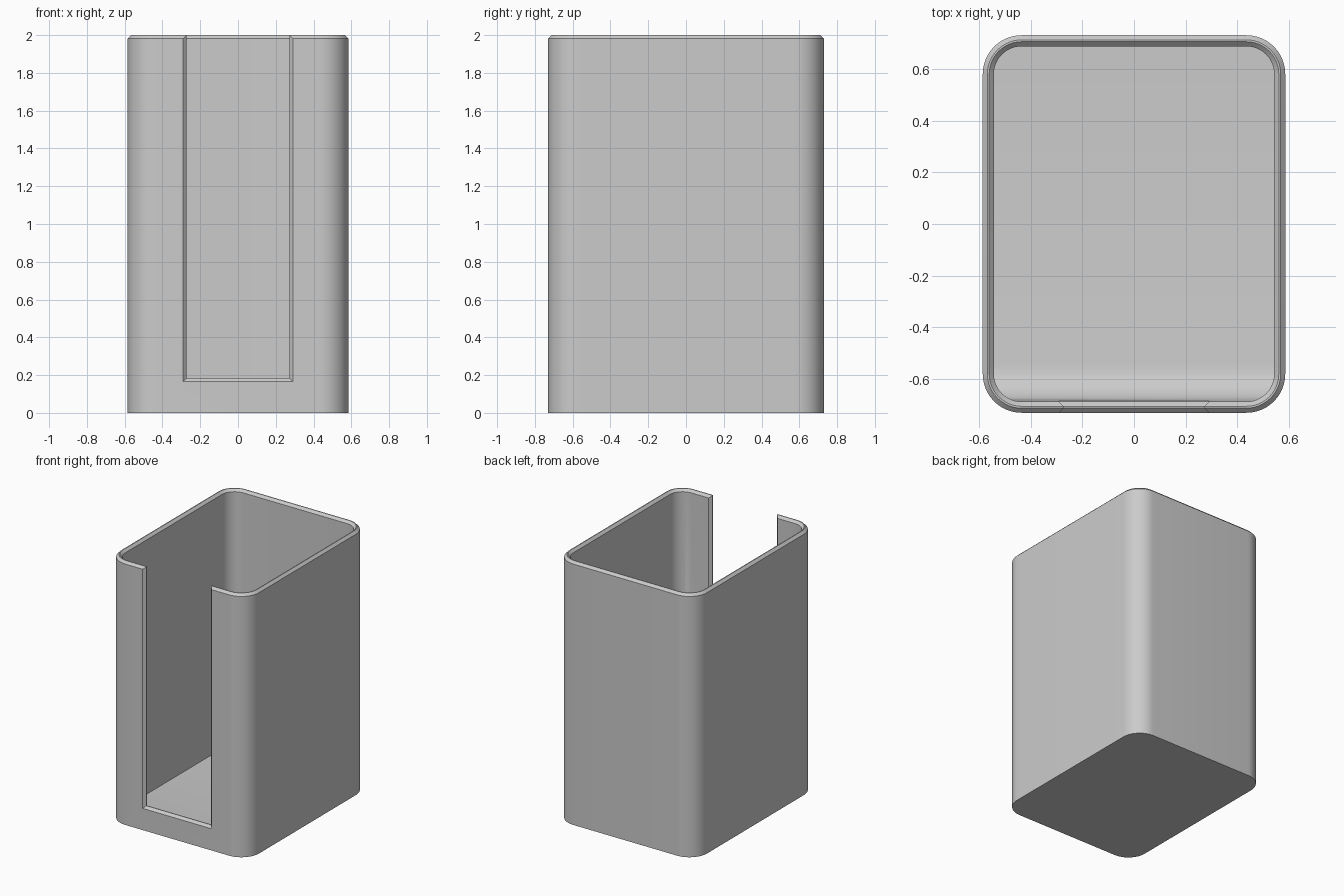
import bpy, bmesh, math

if "Cube" in bpy.data.objects:
    bpy.data.objects.remove(bpy.data.objects["Cube"])

HX, HY, H = 0.585, 0.73, 2.0      # outer half sizes and height
R, T, C = 0.15, 0.043, 0.018      # corner radius, wall, rim chamfer
FLOOR, FR = 0.05, 0.145           # floor height, front floor fillet radius
Y0 = -HY + T + FR                 # where the floor fillet begins
SEG = 12


def half_loop(inset):
    """Right half of a rounded rectangle, front to back."""
    hx, hy, r = HX - inset, HY - inset, R - inset
    cx, cy = hx - r, hy - r
    arc = [(math.cos(a), math.sin(a)) for a in
           (math.pi / 2 * i / SEG for i in range(SEG + 1))]
    front = [(cx + r * s, -cy - r * c) for c, s in arc]
    back = [(cx + r * c, cy + r * s) for c, s in arc]
    return front + [(hx, Y0)] + back


def floor_z(y):
    d = min(max(Y0 - y, 0), FR)
    return FLOOR + FR - math.sqrt(max(FR * FR - d * d, 0))


def ring(bm, inset, zf):
    half = half_loop(inset)
    pts = half + [(-x, y) for x, y in reversed(half)]
    return [bm.verts.new((x, y, zf(y))) for x, y in pts]


def finish(bm, name):
    bmesh.ops.recalc_face_normals(bm, faces=bm.faces)
    me = bpy.data.meshes.new(name)
    bm.to_mesh(me)
    bm.free()
    ob = bpy.data.objects.new(name, me)
    bpy.context.collection.objects.link(ob)
    return ob


# Holder: rings from the outer base, over the chamfered rim, down to the floor
bm = bmesh.new()
rings = [ring(bm, i, f) for i, f in (
    (0, lambda y: 0), (0, lambda y: H - C), (C, lambda y: H),
    (T - C, lambda y: H), (T, lambda y: H - C), (T, floor_z))]
n = len(rings[0])
for a, b in zip(rings, rings[1:]):
    for i in range(n):
        j = (i + 1) % n
        bm.faces.new((a[i], a[j], b[j], b[i]))
bm.faces.new(rings[0])
# Floor strips across the width, curving up to the front wall
fl = rings[-1]
for i in range(n // 2 - 1):
    bm.faces.new((fl[i], fl[i + 1], fl[n - 2 - i], fl[n - 1 - i]))
holder = finish(bm, "holder")

# Front slot cutter: narrower in mid wall so both edges come out chamfered
bm = bmesh.new()
W, Z = 0.29, 0.165
slices = []
for y, d in ((-HY - 0.1, 0), (-HY, 0), (-HY + C, C),
             (-HY + T - C, C), (-HY + T, 0), (-HY + T + 0.015, 0)):
    w, z = W - d, Z + d
    slices.append([bm.verts.new(p) for p in
                   ((-w, y, z), (w, y, z), (w, y, H + 0.2), (-w, y, H + 0.2))])
for a, b in zip(slices, slices[1:]):
    for i in range(4):
        j = (i + 1) % 4
        bm.faces.new((a[i], a[j], b[j], b[i]))
bm.faces.new(slices[0])
bm.faces.new(slices[-1])
cutter = finish(bm, "slot_cutter")

mod = holder.modifiers.new("slot", 'BOOLEAN')
mod.operation = 'DIFFERENCE'
mod.solver = 'EXACT'
mod.object = cutter
bpy.context.view_layer.objects.active = holder
holder.select_set(True)
bpy.ops.object.modifier_apply(modifier="slot")
bpy.data.objects.remove(cutter)

mat = bpy.data.materials.new("light_grey")
mat.diffuse_color = (0.6, 0.6, 0.6, 1)
mat.use_nodes = True
mat.node_tree.nodes["Principled BSDF"].inputs["Base Color"].default_value = mat.diffuse_color
holder.data.materials.clear()
holder.data.materials.append(mat)
bpy.ops.object.shade_smooth_by_angle(angle=math.radians(30))
